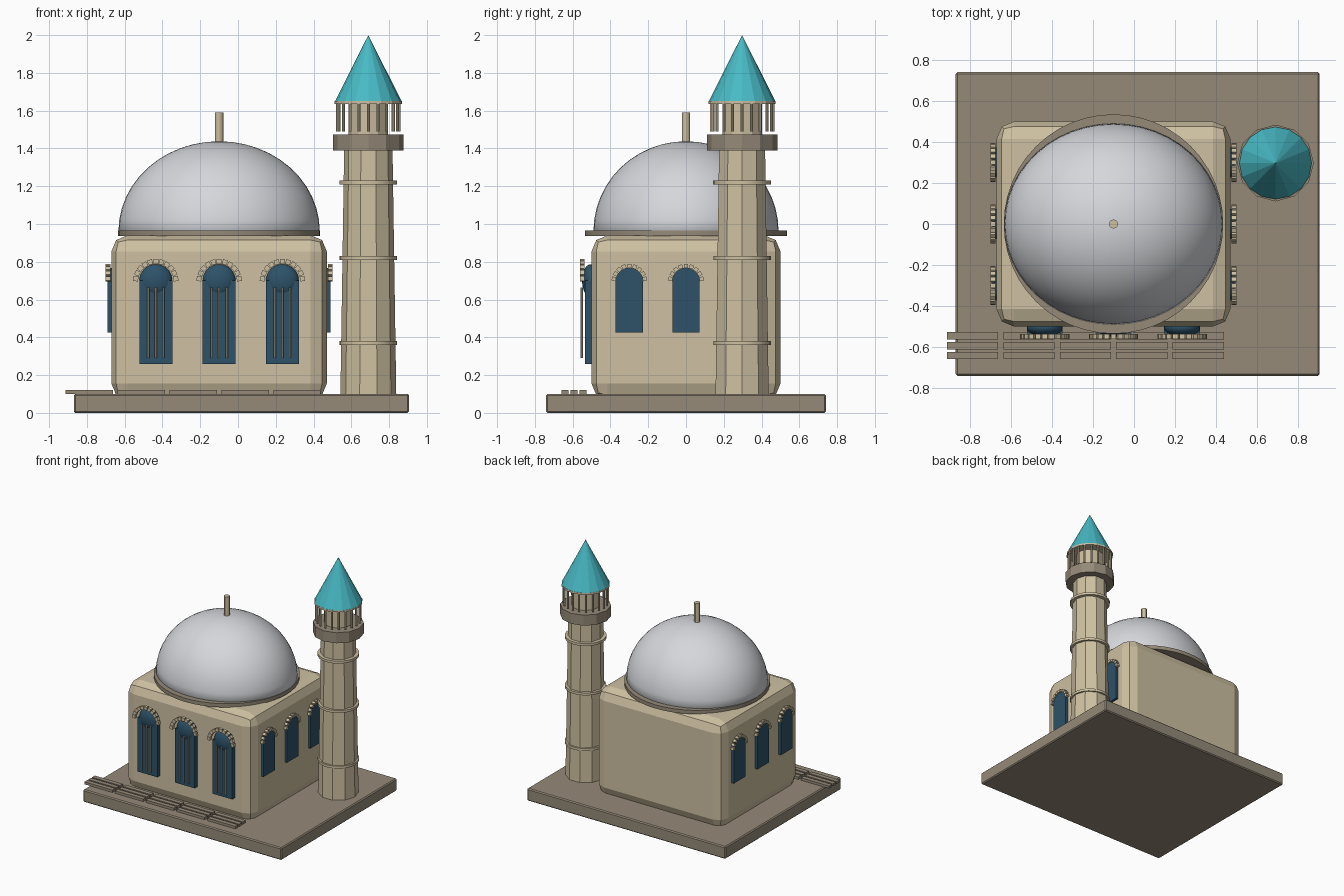
import bpy
from math import pi, sin, cos

if "Cube" in bpy.data.objects:
    bpy.data.objects.remove(bpy.data.objects["Cube"])


def material(name, rgb):
    m = bpy.data.materials.new(name)
    m.use_nodes = True
    m.diffuse_color = (*rgb, 1)
    m.node_tree.nodes["Principled BSDF"].inputs["Base Color"].default_value = (*rgb, 1)
    return m


SAND = material("sandstone", (0.62, 0.53, 0.36))
BROWN = material("brown stone", (0.30, 0.255, 0.19))
TEAL = material("teal tile", (0.065, 0.49, 0.56))
NAVY = material("navy glass", (0.026, 0.085, 0.14))
WHITE = material("pale dome", (0.67, 0.68, 0.71))


def finish(name, mat, bevel=0, segments=1, smooth=False):
    ob = bpy.context.object
    ob.name = name
    ob.data.materials.append(mat)
    if bevel:
        bpy.ops.object.transform_apply(location=False, rotation=False, scale=True)
        mod = ob.modifiers.new("Bevel", "BEVEL")
        mod.width, mod.segments = bevel, segments
    if smooth:
        bpy.ops.object.shade_smooth_by_angle(angle=pi / 6)
    return ob


def box(name, mat, center, size, rot=(0, 0, 0), **kw):
    bpy.ops.mesh.primitive_cube_add(size=1, location=center, rotation=rot)
    bpy.context.object.scale = size
    return finish(name, mat, **kw)


def post(name, mat, x, y, z0, z1, r0, r1=None, sides=16, turn=0, **kw):
    """Upright cylinder, taper or cone between two heights."""
    bpy.ops.mesh.primitive_cone_add(vertices=sides, radius1=r0, radius2=r0 if r1 is None else r1,
                                    depth=z1 - z0, location=(x, y, (z0 + z1) / 2), rotation=(0, 0, turn))
    return finish(name, mat, **kw)


def ball(name, mat, center, scale, segments=32, rings=16):
    bpy.ops.mesh.primitive_uv_sphere_add(segments=segments, ring_count=rings, radius=1, location=center)
    bpy.context.object.scale = scale
    return finish(name, mat, smooth=True)


CX = -0.10      # centre of the hall

# Ground slab and paving strips
box("base_slab", BROWN, (0.018, 0, 0.05), (1.775, 1.48, 0.1), bevel=0.008)
for row in range(3):
    for col in range(5):
        box("paving_strip", BROWN, (-0.787 + 0.275 * col, -0.641 + 0.048 * row, 0.11), (0.25, 0.036, 0.02))

# Hall, dome, dome rim and finial
box("hall", SAND, (CX, 0, 0.505), (1.14, 1.0, 0.87), bevel=0.085, segments=2)
post("dome_rim", BROWN, CX, 0, 0.936, 0.966, 0.535, sides=48, smooth=True)
dome = ball("dome", WHITE, (CX, 0, 0.962), (0.533, 0.49, 0.476), 48, 24)
for v in dome.data.vertices:     # flatten the hidden lower half
    v.co.z = max(v.co.z, -0.01)
post("finial", SAND, CX, 0, 1.40, 1.59, 0.022, sides=12, smooth=True)


# Arched windows: u runs along the wall, d is the distance out from it
def arch_stones(place, spring, radius, size, count, tilt):
    for i in range(count):
        a = pi * (i + 0.5) / count
        u, z = radius * cos(a), spring + radius * sin(a)
        place(u, z, a, size, tilt)


def front_stone(cx):
    def place(u, z, a, size, _):
        box("front_arch_stone", SAND, (cx + u, -0.549, z), (size, 0.025, size), (0, -a, 0))
    return place


def side_stone(side, cy):
    def place(u, z, a, size, _):
        box("side_arch_stone", SAND, (CX + side * 0.588, cy + u, z), (0.025, size, size), (a, 0, 0))
    return place


for x in (CX - 0.335, CX, CX + 0.335):
    box("front_window_pane", NAVY, (x, -0.51, 0.48), (0.175, 0.05, 0.44))
    ball("front_window_head", NAVY, (x, -0.505, 0.70), (0.087, 0.045, 0.087), 24, 16)
    arch_stones(front_stone(x), 0.695, 0.107, 0.026, 11, 0)
    for dx in (-0.04, 0, 0.04):
        post("front_window_bar", SAND, x + dx, -0.552, 0.29, 0.665, 0.006, sides=8, smooth=True)

for side in (-1, 1):
    wall = CX + side * 0.57
    for y in (-0.30, 0, 0.30):
        box("side_window_pane", NAVY, (wall, y, 0.56), (0.04, 0.145, 0.27))
        bpy.ops.mesh.primitive_cylinder_add(vertices=32, radius=0.0725, depth=0.04,
                                            location=(wall, y, 0.695), rotation=(0, pi / 2, 0))
        finish("side_window_head", NAVY, smooth=True)
        arch_stones(side_stone(side, y), 0.695, 0.083, 0.022, 9, 0)

# Tower: tapered shaft, bands, balcony, railing, spire
TX, TY = 0.69, 0.297
post("tower_shaft", SAND, TX, TY, 0.09, 1.40, 0.148, 0.128, sides=10, turn=pi / 10)
for z, r in ((0.37, 0.152), (0.82, 0.152), (1.22, 0.153)):
    post("tower_band", SAND, TX, TY, z - 0.01, z + 0.01, r, sides=24, smooth=True)
post("balcony", BROWN, TX, TY, 1.39, 1.475, 0.187, sides=12)
post("lantern_core", SAND, TX, TY, 1.47, 1.645, 0.105, sides=12)
for i in range(20):
    a = 2 * pi * i / 20
    post("railing_bar", SAND, TX + 0.163 * cos(a), TY + 0.163 * sin(a), 1.49, 1.645, 0.008, sides=8)
post("spire_rim", SAND, TX, TY, 1.636, 1.65, 0.178, sides=16)
post("spire", TEAL, TX, TY, 1.648, 2.0, 0.177, 0, sides=16)
